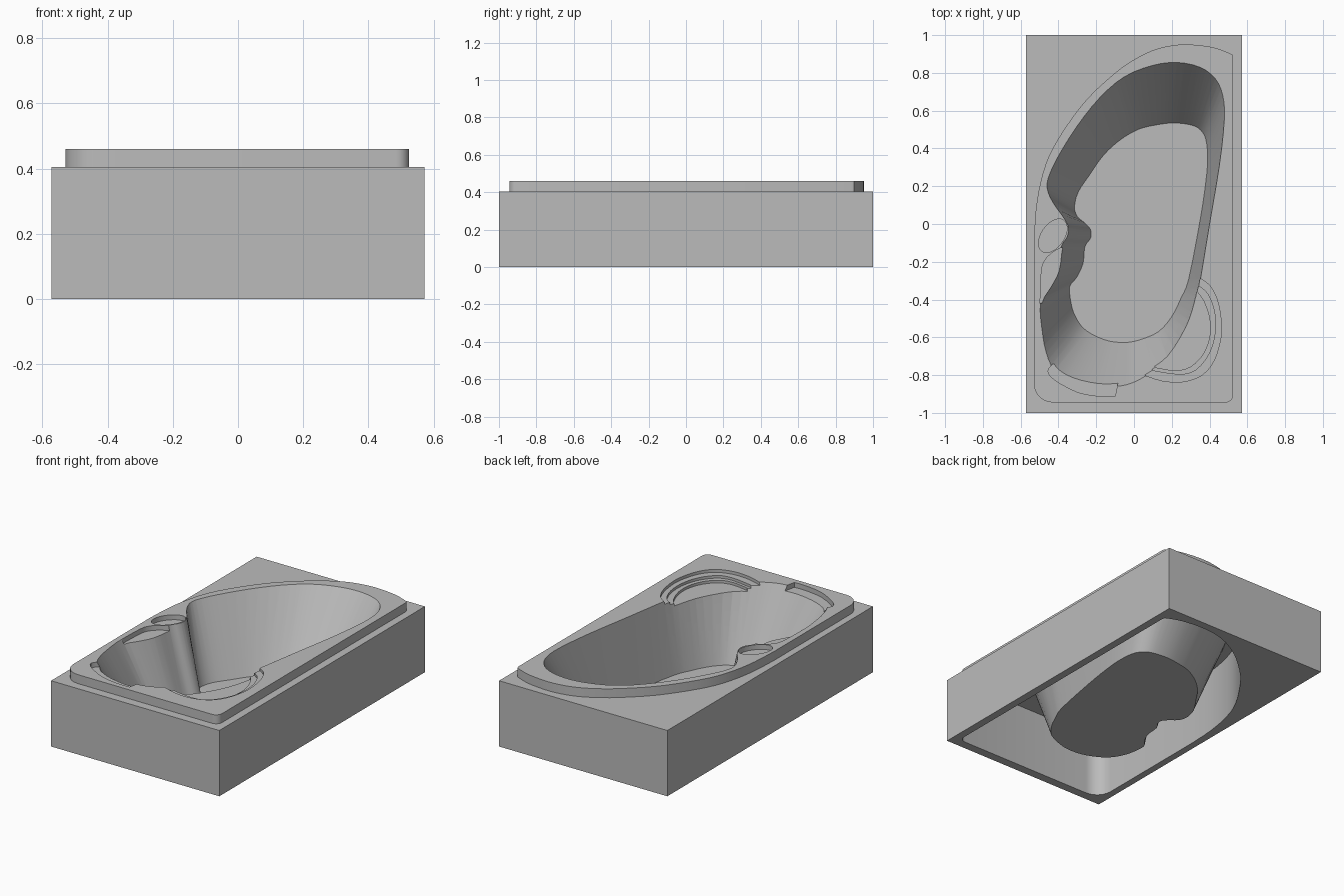
import bpy, bmesh, math
from mathutils import Vector

if "Cube" in bpy.data.objects:
    bpy.data.objects.remove(bpy.data.objects["Cube"])

GREY = bpy.data.materials.new("grey")
GREY.diffuse_color = (0.5, 0.5, 0.5, 1)
GREY.use_nodes = True
GREY.node_tree.nodes["Principled BSDF"].inputs["Base Color"].default_value = GREY.diffuse_color


def smooth(pts, n=4, closed=True):
    """Catmull-Rom curve through control points of any dimension."""
    out, m = [], len(pts)
    for i in range(m if closed else m - 1):
        idx = [i - 1, i, i + 1, i + 2]
        idx = [k % m if closed else min(max(k, 0), m - 1) for k in idx]
        a, b, c, d = (Vector(pts[k]) for k in idx)
        for s in range(n):
            t = s / n
            out.append(0.5 * (2 * b + (c - a) * t + (2 * a - 5 * b + 4 * c - d) * t * t
                              + (3 * b - a - 3 * c + d) * t ** 3))
    if not closed:
        out.append(Vector(pts[-1]))
    return out


def loft(name, low, high, z0, z1):
    """Closed solid between two loops with matching points."""
    bm = bmesh.new()
    a = [bm.verts.new((p[0], p[1], z0)) for p in low]
    b = [bm.verts.new((p[0], p[1], z1)) for p in high]
    n = len(a)
    for i in range(n):
        j = (i + 1) % n
        bm.faces.new((a[i], a[j], b[j], b[i]))
    bm.faces.new(a)
    bm.faces.new(b)
    bmesh.ops.recalc_face_normals(bm, faces=bm.faces)
    me = bpy.data.meshes.new(name)
    bm.to_mesh(me)
    bm.free()
    ob = bpy.data.objects.new(name, me)
    bpy.context.collection.objects.link(ob)
    me.materials.append(GREY)
    return ob


def prism(name, loop, z0, z1):
    return loft(name, loop, loop, z0, z1)


def combine(ob, other, op):
    mod = ob.modifiers.new(op, 'BOOLEAN')
    mod.operation, mod.object, mod.solver = op, other, 'EXACT'
    bpy.context.view_layer.objects.active = ob
    bpy.ops.object.modifier_apply(modifier=mod.name)
    bpy.data.objects.remove(other)


def offset(loop, d):
    """Push a clockwise loop outward."""
    out, n = [], len(loop)
    for i, p in enumerate(loop):
        t = (loop[(i + 1) % n] - loop[i - 1]).normalized()
        out.append(p + Vector((-t.y, t.x)) * d)
    return out


# Rim outline: one long sweeping side, three near-square rounded corners
sweep = smooth([(-.53, -.1), (-.52, .07), (-.495, .22), (-.45, .36), (-.37, .5),
                (-.25, .66), (-.1, .80), (0, .87), (.10, .92), (.20, .945),
                (.30, .95), (.42, .935), (.505, .905)], 3, False)


def corner(cx, cy, r, start):
    return [(cx + r * math.cos(math.radians(start - 15 * k)),
             cy + r * math.sin(math.radians(start - 15 * k))) for k in range(7)]


outline = [tuple(p) for p in sweep] + [(.52, .897), (.525, .88)]
outline += corner(.485, -.905, .04, 0) + corner(-.43, -.845, .10, 270)

# Bowl: opening x, y and matching floor x, y, clockwise from the far end
pairs = [(.23, .855, .21, .535), (.35, .83, .30, .525), (.43, .77, .35, .50),
         (.47, .68, .38, .45), (.478, .55, .39, .35), (.452, .31, .38, .22),
         (.40, 0, .35, .02), (.352, -.29, .29, -.29), (.325, -.43, .25, -.39),
         (.28, -.56, .20, -.49), (.18, -.72, .13, -.57), (.06, -.805, .04, -.61),
         (-.02, -.845, -.02, -.625), (-.1, -.86, -.07, -.627),
         (-.2, -.86, -.13, -.62), (-.33, -.83, -.20, -.595),
         (-.42, -.775, -.27, -.55), (-.465, -.68, -.315, -.48),
         (-.488, -.55, -.335, -.41), (-.495, -.42, -.34, -.33),
         (-.45, -.34, -.305, -.285), (-.405, -.25, -.27, -.21),
         (-.385, -.12, -.26, -.12), (-.355, -.07, -.23, -.075),
         (-.347, -.02, -.23, -.03), (-.37, .03, -.26, .005),
         (-.42, .10, -.30, .04), (-.455, .17, -.315, .09),
         (-.455, .24, -.295, .17), (-.40, .36, -.235, .26),
         (-.30, .52, -.165, .36), (-.18, .67, -.08, .44),
         (-.05, .78, .02, .50), (.10, .84, .12, .525)]
ring = smooth(pairs, 3)
top = [Vector(p[:2]) for p in ring]
floor = [Vector(p[2:]) for p in ring]
over = [t + (t - f) * (.02 / .44) for t, f in zip(top, floor)]

# Outer casing with a tub-shaped well
casing = prism("casing", [(-.573, -1), (.573, -1), (.573, 1), (-.573, 1)], 0, .405)
combine(casing, prism("well", outline, -.1, .6), 'DIFFERENCE')

# Tub: raised rim plate joined to a thin hollow bowl
tub = prism("tub", outline, .395, .46)
combine(tub, loft("bowl_shell", offset(floor, .01), offset(top, .01), .008, .452), 'UNION')
combine(tub, loft("bowl_space", floor, over, .02, .48), 'DIFFERENCE')

# Corner seat: three nested shallow steps, each closed inside the bowl
steps = [
    (.442, [(.352, -.29), (.40, -.325), (.44, -.40), (.46, -.50), (.46, -.60), (.425, -.72),
            (.36, -.80), (.26, -.835), (.15, -.83), (.055, -.80)]),
    (.426, [(.345, -.33), (.39, -.37), (.425, -.46), (.43, -.57), (.40, -.68),
            (.33, -.77), (.24, -.795), (.10, -.775)]),
    (.410, [(.335, -.36), (.37, -.41), (.40, -.50), (.40, -.60), (.365, -.69),
            (.30, -.755), (.22, -.775), (.115, -.76)])]
for z, arc in steps:
    combine(tub, prism("seat_step", smooth(arc, 3, False) + [(.04, -.68), (.2, -.4)], z, .6),
            'DIFFERENCE')

# Headrest ledge and armrest ledge
head = smooth([(-.43, -.74), (-.455, -.78), (-.42, -.825), (-.30, -.89), (-.18, -.912),
               (-.10, -.912)], 3, False) + [(-.08, -.82), (-.25, -.75)]
arm = smooth([(-.385, -.125), (-.43, -.15), (-.47, -.19), (-.49, -.25), (-.497, -.42)],
             3, False) + [(-.40, -.40), (-.34, -.13)]
# Tilted oval soap dish
a = math.radians(55)
dish = [(-.43 + .1 * math.cos(t) * math.cos(a) - .06 * math.sin(t) * math.sin(a),
         -.062 + .1 * math.cos(t) * math.sin(a) + .06 * math.sin(t) * math.cos(a))
        for t in (2 * math.pi * k / 28 for k in range(28))]
for name, loop in (("head_ledge", head), ("arm_ledge", arm), ("soap_dish", dish)):
    combine(tub, prism(name, loop, .43, .6), 'DIFFERENCE')

# Smooth curved walls, crisp edges
for ob in (casing, tub):
    bpy.ops.object.select_all(action='DESELECT')
    ob.select_set(True)
    bpy.context.view_layer.objects.active = ob
    bpy.ops.object.shade_smooth_by_angle(angle=math.radians(30))
